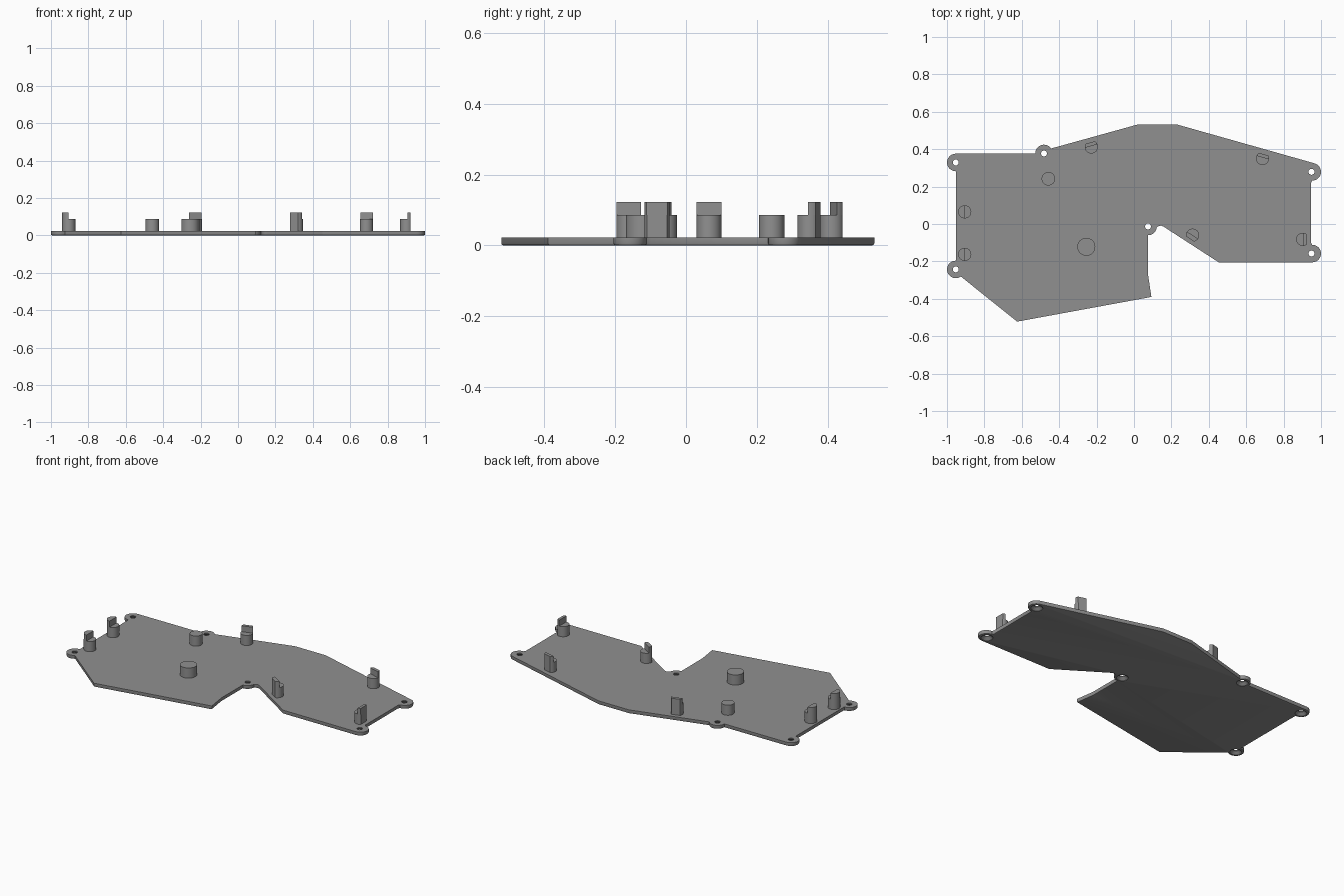
import bpy, bmesh, math
from math import cos, sin, radians

if "Cube" in bpy.data.objects:
    bpy.data.objects.remove(bpy.data.objects["Cube"])

PLATE, STUB, TALL = 0.023, 0.086, 0.123

grey = bpy.data.materials.new("plain grey")
grey.diffuse_color = (0.28, 0.28, 0.28, 1)
grey.use_nodes = True
grey.node_tree.nodes["Principled BSDF"].inputs["Base Color"].default_value = grey.diffuse_color


def arc(x, y, r, a0, a1, n=12):
    """Points along an arc, angles in degrees."""
    return [(x + r * cos(radians(a0 + (a1 - a0) * i / n)),
             y + r * sin(radians(a0 + (a1 - a0) * i / n))) for i in range(n + 1)]


def prism(name, pts, z0, z1, chamfer=0):
    """Extrude an outline, optionally chamfering its lower rim."""
    bm = bmesh.new()
    base = bm.faces.new([bm.verts.new((x, y, z0)) for x, y in pts])
    top = bmesh.ops.extrude_face_region(bm, geom=[base], use_keep_orig=True)
    for v in top["geom"]:
        if isinstance(v, bmesh.types.BMVert):
            v.co.z = z1
    bmesh.ops.recalc_face_normals(bm, faces=bm.faces)
    if chamfer:
        rim = [e for e in bm.edges if all(abs(v.co.z - z0) < 1e-6 for v in e.verts)]
        bmesh.ops.bevel(bm, geom=rim, offset=chamfer, segments=2, profile=0.5, affect='EDGES')
    me = bpy.data.meshes.new(name)
    bm.to_mesh(me)
    bm.free()
    me.materials.append(grey)
    ob = bpy.data.objects.new(name, me)
    bpy.context.collection.objects.link(ob)
    return ob


def smooth(ob):
    bpy.ops.object.select_all(action='DESELECT')
    ob.select_set(True)
    bpy.context.view_layer.objects.active = ob
    bpy.ops.object.shade_smooth_by_angle(angle=radians(30))


# Plate outline, clockwise, with rounded screw tabs
R = 0.047
outline = (arc(-0.953, 0.329, R, 270, 90)
           + arc(-0.481, 0.377, R, 180, 35)
           + [(0.02, 0.532), (0.23, 0.532)]
           + arc(0.953, 0.279, R, 76, -90)
           + [(0.947, 0.22), (0.947, -0.10)]
           + arc(0.953, -0.158, R, 90, -90)
           + [(0.453, -0.205), (0.158, -0.014), (0.145, -0.009), (0.132, -0.011)]
           + arc(0.075, -0.013, R, -5, -90)
           + [(0.075, -0.27), (0.093, -0.39), (-0.625, -0.522)]
           + arc(-0.953, -0.243, R, 306, 90)
           + [(-0.951, -0.19), (-0.951, 0.276)])
plate = prism("base_plate", outline, 0, PLATE, 0.006)

# Countersunk screw holes
holes = [(-0.953, 0.329), (-0.481, 0.377), (0.949, 0.279),
         (0.949, -0.158), (0.075, -0.013), (-0.953, -0.243)]
bm = bmesh.new()
for x, y in holes:
    rings = [[bm.verts.new((px, py, z)) for px, py in arc(x, y, r, 0, 360, 24)[:-1]]
             for r, z in ((0.034, -0.01), (0.034, 0.002), (0.016, 0.017), (0.016, 0.04))]
    for a, b in zip(rings, rings[1:]):
        for i in range(24):
            j = (i + 1) % 24
            bm.faces.new((a[i], a[j], b[j], b[i]))
    bm.faces.new(rings[0][::-1])
    bm.faces.new(rings[-1])
me = bpy.data.meshes.new("hole_cutter")
bm.to_mesh(me)
bm.free()
me.materials.append(grey)
cutter = bpy.data.objects.new("hole_cutter", me)
bpy.context.collection.objects.link(cutter)
cutter.hide_render = True
mod = plate.modifiers.new("holes", 'BOOLEAN')
mod.operation, mod.object, mod.solver = 'DIFFERENCE', cutter, 'EXACT'
bpy.context.view_layer.objects.active = plate
bpy.ops.object.modifier_apply(modifier=mod.name)
bpy.data.objects.remove(cutter)
smooth(plate)

# Plain round posts
for name, x, y, r in (("small_post", -0.458, 0.242, 0.036), ("large_post", -0.255, -0.122, 0.048)):
    smooth(prism(name, arc(x, y, r, 0, 360, 40)[:-1], PLATE - 0.003, STUB))


# Stepped pegs: a round stub with a tall lip on the side facing the plate edge
def peg(x, y, facing, step, flat, r=0.035):
    t = radians(facing)

    def place(pts):
        return [(x + min(u, flat) * cos(t) - v * sin(t),
                 y + min(u, flat) * sin(t) + v * cos(t)) for u, v in pts]

    half = math.degrees(math.acos(step / r))
    smooth(prism("peg_stub", place(arc(0, 0, r, 0, 360, 40)[:-1]), PLATE - 0.003, STUB))
    smooth(prism("peg_lip", place(arc(0, 0, r, -half, half, 24)), STUB, TALL))


for p in ((-0.905, 0.065, 180, 0.0, 1), (-0.905, -0.162, 180, 0.0, 1),
          (0.902, -0.082, 0, 0.003, 0.02), (-0.228, 0.412, 106, 0.005, 0.024),
          (0.687, 0.35, 74, 0.005, 0.024), (0.313, -0.06, 237, 0.0, 0.024)):
    peg(*p)
